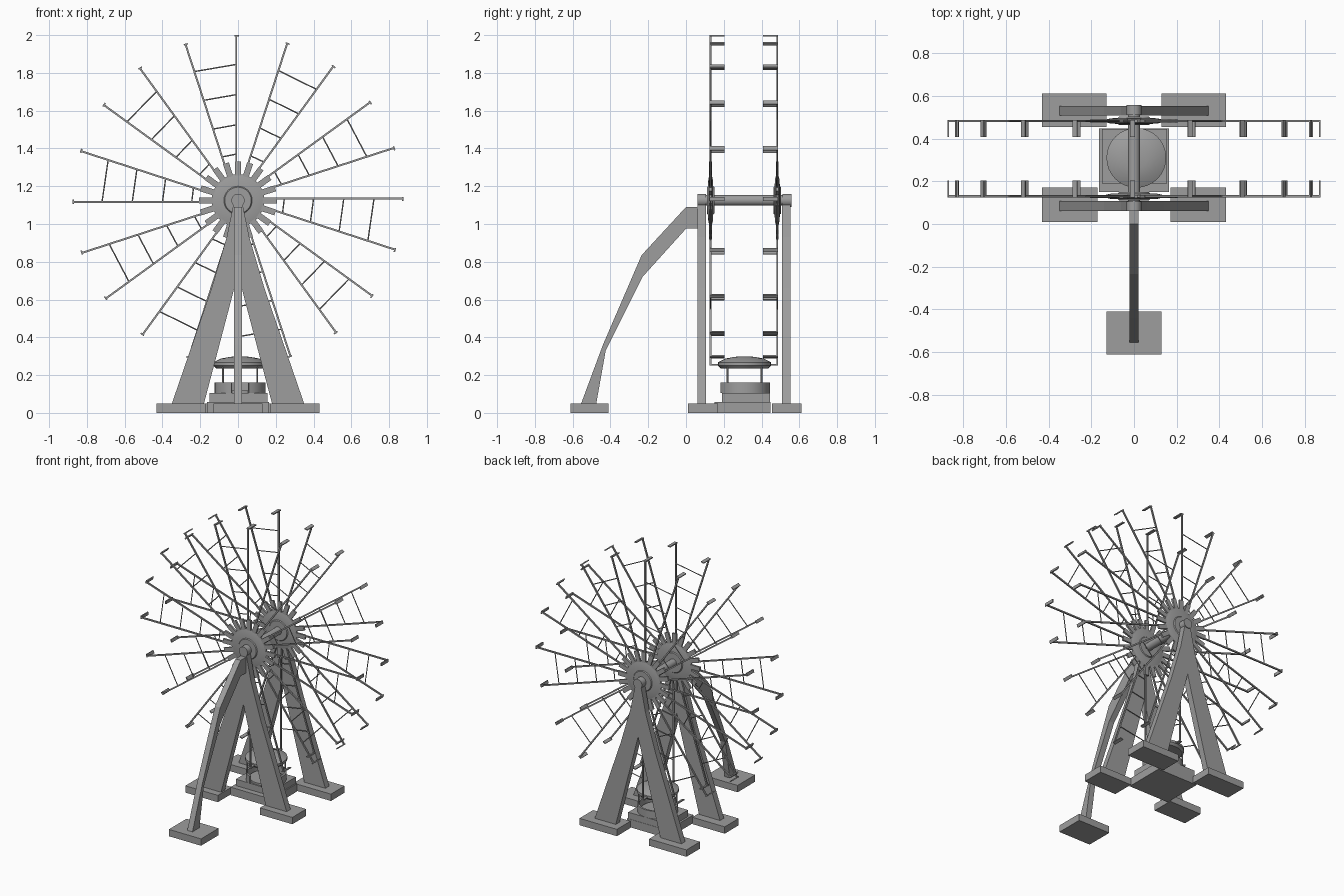
import bpy, bmesh, math
from mathutils import Matrix, Vector

cube = bpy.data.objects.get("Cube")
if cube:
    bpy.data.objects.remove(cube, do_unlink=True)

grey = bpy.data.materials.new("plain grey")
grey.use_nodes = True
colour = (0.34, 0.34, 0.34, 1)
grey.diffuse_color = colour
grey.node_tree.nodes["Principled BSDF"].inputs["Base Color"].default_value = colour

HUB_Z = 1.125
SPOKES = 20
STEP = 2 * math.pi / SPOKES


def finish(bm, name, smooth=False):
    bmesh.ops.recalc_face_normals(bm, faces=bm.faces)
    mesh = bpy.data.meshes.new(name)
    bm.to_mesh(mesh)
    bm.free()
    mesh.materials.append(grey)
    obj = bpy.data.objects.new(name, mesh)
    bpy.context.collection.objects.link(obj)
    if smooth:
        bpy.ops.object.select_all(action="DESELECT")
        obj.select_set(True)
        bpy.context.view_layer.objects.active = obj
        bpy.ops.object.shade_smooth_by_angle(angle=math.radians(35))
    return obj


def add_box(bm, low, high, matrix=Matrix()):
    low, high = Vector(low), Vector(high)
    place = Matrix.Translation((low + high) / 2) @ Matrix.Diagonal((*(high - low), 1))
    bmesh.ops.create_cube(bm, size=1, matrix=matrix @ place)


def box(name, low, high):
    bm = bmesh.new()
    add_box(bm, low, high)
    return finish(bm, name)


def prism(name, points, shift):
    """Extrude a flat outline along a vector."""
    bm = bmesh.new()
    face = bm.faces.new([bm.verts.new(p) for p in points])
    top = bmesh.ops.extrude_face_region(bm, geom=[face])
    verts = [v for v in top["geom"] if isinstance(v, bmesh.types.BMVert)]
    bmesh.ops.translate(bm, verts=verts, vec=shift)
    return finish(bm, name)


def lathe(name, profile, matrix, start=0, sweep=2 * math.pi, steps=32, closed=False):
    """Turn a radius and height profile round the local z axis."""
    bm = bmesh.new()
    pts = [bm.verts.new((r, 0, z)) for r, z in profile]
    pairs = list(zip(pts, pts[1:] + pts[:1])) if closed else list(zip(pts, pts[1:]))
    edges = [bm.edges.new(p) for p in pairs]
    bmesh.ops.spin(bm, geom=pts + edges, axis=(0, 0, 1), cent=(0, 0, 0),
                   angle=sweep, steps=steps)
    bmesh.ops.remove_doubles(bm, verts=bm.verts, dist=0.0001)
    bmesh.ops.holes_fill(bm, edges=[e for e in bm.edges if e.is_boundary])
    bmesh.ops.transform(bm, verts=bm.verts, matrix=matrix @ Matrix.Rotation(start, 4, "Z"))
    return finish(bm, name, smooth=True)


def rod(bm, a, b, radius):
    a, b = Vector(a), Vector(b)
    turn = (b - a).to_track_quat("Z", "Y").to_matrix().to_4x4()
    bmesh.ops.create_cone(bm, cap_ends=True, segments=6, radius1=radius, radius2=radius,
                          depth=(b - a).length, matrix=Matrix.Translation((a + b) / 2) @ turn)


# Two spoked wheels with rungs, inward hooks and toothed hubs
def wheel(name, y, inward):
    centre = Matrix.Translation((0, y, HUB_Z))
    spokes, rungs, hooks, teeth = (bmesh.new() for _ in range(4))
    for i in range(SPOKES):
        # Local z points outward along the spoke
        spin = centre @ Matrix.Rotation(-i * STEP, 4, "Y")
        add_box(spokes, (-0.014, -0.005, 0.1), (-0.004, 0.005, 0.875), spin)
        ends = sorted((-0.005 * inward, 0.075 * inward))
        add_box(hooks, (-0.018, ends[0], 0.867), (0.004, ends[1], 0.875), spin)
        add_box(teeth, (-0.016, -0.007, 0.09), (0.016, 0.007, 0.207), spin)
        if i % 2 == 0:
            following = centre @ Matrix.Rotation(-(i + 1) * STEP, 4, "Y")
            for r in (0.245, 0.4, 0.56, 0.72):
                rod(rungs, spin @ Vector((-0.009, 0, r)),
                    following @ Vector((-0.009, 0, r)), 0.0035)
    finish(spokes, name + "_spokes")
    finish(rungs, name + "_rungs")
    finish(hooks, name + "_hooks")
    finish(teeth, name + "_hub_teeth")
    lathe(name + "_hub", [(0, -0.02), (0.07, -0.02), (0.075, -0.014), (0.11, -0.012),
                          (0.14, -0.005), (0.14, 0.005), (0.11, 0.012),
                          (0.075, 0.014), (0.07, 0.02), (0, 0.02)],
          centre @ Matrix.Rotation(math.pi / 2, 4, "X"))


wheel("front_wheel", 0.13, 1)
wheel("back_wheel", 0.483, -1)

# Axle with wider end caps
along_y = Matrix.Translation((0, 0, HUB_Z)) @ Matrix.Rotation(-math.pi / 2, 4, "X")
lathe("axle", [(0, 0.06), (0.035, 0.06), (0.035, 0.105), (0.028, 0.105), (0.028, 0.51),
               (0.035, 0.51), (0.035, 0.558), (0, 0.558)], along_y)

# Splayed legs and their footings
for end, y, depth, pad_in, pad_y in (("front", 0.062, 0.045, 0.17, (0.01, 0.17)),
                                     ("back", 0.508, 0.045, 0.13, (0.455, 0.612))):
    for side, s in (("left", 1), ("right", -1)):
        outline = [(0.35, 0.05), (0.14, 0.66), (0.06, 0.93), (0.02, HUB_Z),
                   (0, HUB_Z), (0, 0.74), (0.03, 0.62), (0.18, 0.05)]
        prism(f"{end}_{side}_leg", [(s * x, y, z) for x, z in outline], (0, depth, 0))
        xs = sorted((s * pad_in, s * 0.432))
        box(f"{end}_{side}_footing", (xs[0], pad_y[0], 0), (xs[1], pad_y[1], 0.05))

# Bent brace at the front
brace = [(0.07, 1.09), (0, 1.09), (-0.235, 0.835), (-0.44, 0.36), (-0.555, 0.05),
         (-0.475, 0.05), (-0.425, 0.33), (-0.23, 0.72), (0, 0.975), (0.07, 0.975)]
prism("front_brace", [(-0.021, y, z) for y, z in brace], (0.042, 0, 0))
box("brace_footing", (-0.13, -0.612, 0), (0.13, -0.41, 0.05))

# Boarding platform
box("platform_base", (-0.165, 0.15, 0), (0.163, 0.447, 0.058))
box("platform_step", (-0.15, 0.19, 0.058), (0.155, 0.445, 0.105))

# Cabin: floor, open-fronted wall, posts and roof
cabin = Matrix.Translation((0.011, 0.31, 0))
lathe("cabin_floor", [(0, 0.1), (0.112, 0.1), (0.112, 0.118), (0, 0.118)], cabin)
gap = math.radians(40)
lathe("cabin_wall", [(0.122, 0.105), (0.135, 0.105), (0.135, 0.16), (0.122, 0.16)], cabin,
      start=-math.pi / 2 + gap / 2, sweep=2 * math.pi - gap, closed=True)
posts = bmesh.new()
for i in range(4):
    a = math.pi / 4 + i * math.pi / 2
    x, y = 0.128 * math.cos(a), 0.128 * math.sin(a)
    rod(posts, cabin @ Vector((x, y, 0.11)), cabin @ Vector((x, y, 0.25)), 0.005)
finish(posts, "cabin_posts")
lathe("cabin_roof", [(0, 0.245), (0.125, 0.235), (0.14, 0.25), (0.14, 0.268),
                     (0.1, 0.288), (0.05, 0.297), (0, 0.299)], cabin)
